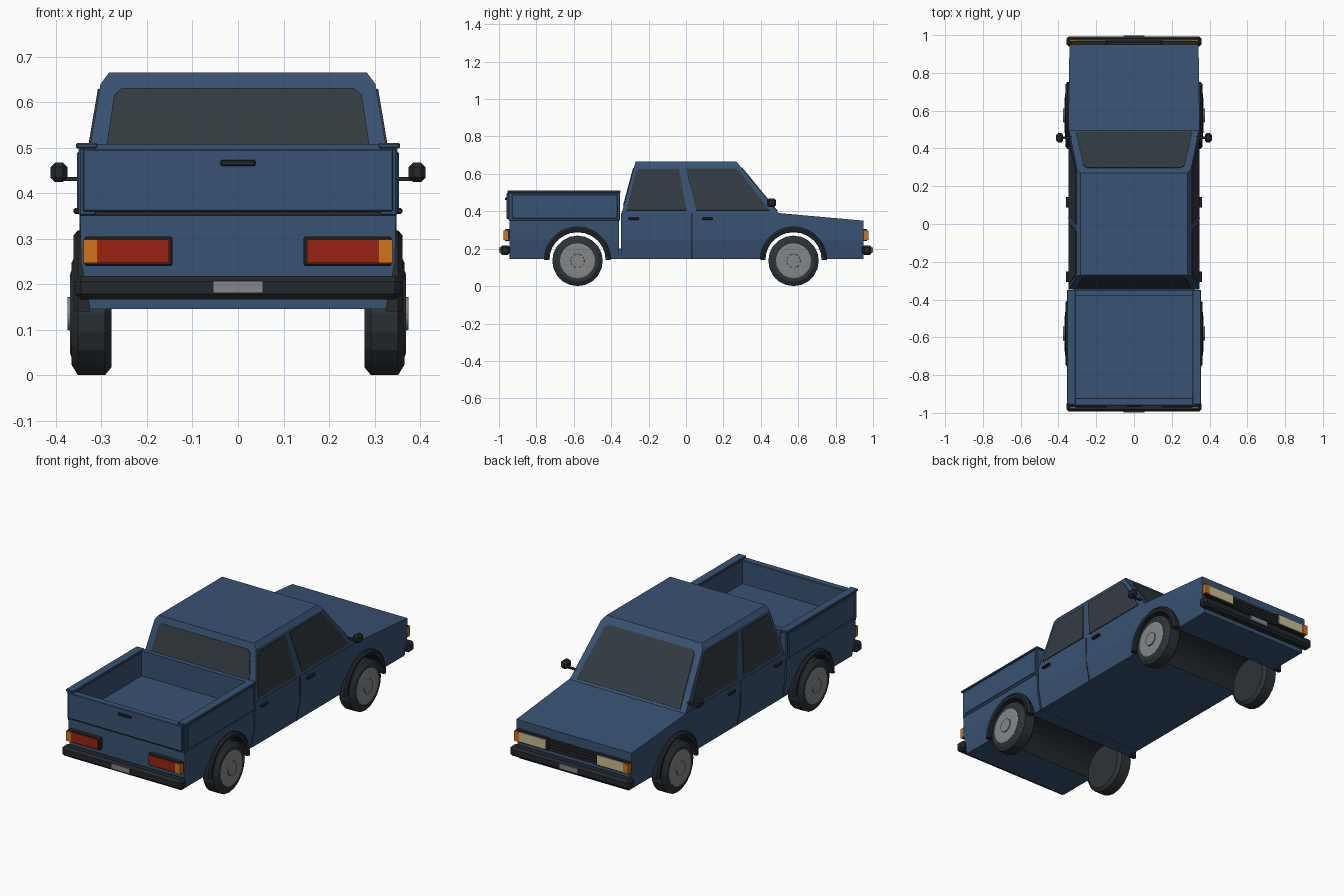
import bpy, bmesh
from math import cos, sin, pi, radians
from mathutils import Vector

if "Cube" in bpy.data.objects:
    bpy.data.objects.remove(bpy.data.objects["Cube"], do_unlink=True)


def material(name, r, g, b):
    m = bpy.data.materials.new(name)
    m.use_nodes = True
    m.diffuse_color = (r, g, b, 1)
    bsdf = m.node_tree.nodes["Principled BSDF"]
    bsdf.inputs["Base Color"].default_value = (r, g, b, 1)
    bsdf.inputs["Roughness"].default_value = 0.6
    return m


BLUE = material("body blue", 0.04, 0.085, 0.17)
GLASS = material("tinted glass", 0.033, 0.044, 0.052)
TRIM = material("black trim", 0.017, 0.021, 0.025)
TYRE = material("tyre rubber", 0.026, 0.033, 0.038)
STEEL = material("wheel grey", 0.23, 0.24, 0.25)
RED = material("tail light red", 0.32, 0.017, 0.006)
AMBER = material("indicator amber", 0.65, 0.17, 0.01)
CREAM = material("headlight cream", 0.58, 0.51, 0.3)


def finish(name, bm, mat):
    bmesh.ops.recalc_face_normals(bm, faces=bm.faces)
    mesh = bpy.data.meshes.new(name)
    bm.to_mesh(mesh)
    bm.free()
    mesh.materials.append(mat)
    ob = bpy.data.objects.new(name, mesh)
    bpy.context.collection.objects.link(ob)
    return ob


def hull(name, points, mat, bevel=0):
    """Convex solid around a handful of points."""
    bm = bmesh.new()
    for p in points:
        bm.verts.new(p)
    bmesh.ops.convex_hull(bm, input=bm.verts)
    loose = [v for v in bm.verts if not v.link_faces]
    bmesh.ops.delete(bm, geom=loose, context="VERTS")
    bmesh.ops.dissolve_limit(bm, angle_limit=radians(1), verts=bm.verts, edges=bm.edges)
    if bevel:
        bmesh.ops.bevel(bm, geom=bm.edges[:], offset=bevel, segments=1, affect="EDGES")
    return finish(name, bm, mat)


def box(name, xs, ys, zs, mat, bevel=0):
    return hull(name, [(x, y, z) for x in xs for y in ys for z in zs], mat, bevel)


def plate(name, outline, direction, mat, inner=-0.004, outer=0.004):
    """Thin panel around a flat outline."""
    d = Vector(direction).normalized()
    return hull(name, [Vector(p) + d * t for p in outline for t in (inner, outer)], mat)


def disc(name, y, z, rings, mat, sides=20):
    """Solid of revolution about an x-parallel axle, rings are (x, radius)."""
    turn = [2 * pi * i / sides for i in range(sides)]
    return hull(name, [(x, y + r * cos(a), z + r * sin(a)) for x, r in rings for a in turn], mat)


def both(points):
    return [(s * x, y, z) for x, y, z in points for s in (1, -1)]


AXLES = {"rear": -0.58, "front": 0.575}
AXLE_Z, ARCH = 0.135, 0.153


# Lower bodies with wheel wells cut right across
def section(y, top, wide=0.347, out=0):
    return [(0.325 + out, y, 0.145), (wide - 0.002 + out, y, 0.25), (wide + out, y, top)]


def cut_well(ob, y):
    cutter = disc("well_cutter", y, AXLE_Z, [(-0.5, ARCH), (0.5, ARCH)], TRIM, 24)
    mod = ob.modifiers.new("well", "BOOLEAN")
    mod.operation, mod.object, mod.solver = "DIFFERENCE", cutter, "EXACT"
    bpy.context.view_layer.objects.active = ob
    bpy.ops.object.modifier_apply(modifier=mod.name)
    bpy.data.objects.remove(cutter, do_unlink=True)
    if len(ob.data.materials) < 2:
        ob.data.materials.append(TRIM)
    for f in ob.data.polygons:
        near = (f.center.y - y) ** 2 + (f.center.z - AXLE_Z) ** 2 < (ARCH + 0.002) ** 2
        f.material_index = int(near and abs(f.normal.x) < 0.1)


cab_base = hull("cab_and_hood_base", both(section(-0.348, 0.39) + section(0.5, 0.39)
                                          + section(0.95, 0.35, 0.342)), BLUE)
cut_well(cab_base, AXLES["front"])
bed_base = hull("bed_base", both(section(-0.945, 0.352) + section(-0.358, 0.352)), BLUE)
cut_well(bed_base, AXLES["rear"])
box("chassis_link", (-0.32, 0.32), (-0.37, -0.33), (0.146, 0.2), BLUE)


# Cab: positions of its sloping walls by height
def front_y(z):
    return 0.27 + (0.665 - z) * 0.82


def rear_y(z):
    return -0.27 - (0.665 - z) * 0.268


def side_x(z):
    return 0.302 + (0.64 - z) * 0.169


cab = [(0.283, f(0.665), 0.665) for f in (front_y, rear_y)]
cab += [(side_x(z), f(z), z) for z in (0.64, 0.385) for f in (front_y, rear_y)]
hull("cab", both(cab), BLUE)

# Glass
screen = [(0.25, 0.632), (0.268, 0.615), (0.308, 0.4)]
plate("windscreen", both([(x, front_y(z), z) for x, z in screen]), (0, 1, 0.82), GLASS)
back = [(0.255, 0.63), (0.272, 0.615), (0.3, 0.43)]
plate("rear_window", both([(x, rear_y(z), z) for x, z in back]), (0, -1, 0.268), GLASS)
windows = {
    "rear_side_window": [(-0.318, 0.405), (0.003, 0.405), (-0.038, 0.625), (-0.252, 0.625), (-0.268, 0.61)],
    "front_side_window": [(0.055, 0.405), (0.445, 0.405), (0.285, 0.615), (0.268, 0.628), (0.0, 0.628)],
}
sides = {"left": 1, "right": -1}
for side, s in sides.items():
    for name, shape in windows.items():
        plate(f"{side}_{name}", [(s * side_x(z), y, z) for y, z in shape], (s, 0, 0.169), GLASS)

# Cargo bed
box("bed_floor", (-0.33, 0.33), (-0.94, -0.36), (0.348, 0.372), BLUE)
box("bed_front_wall", (-0.33, 0.33), (-0.375, -0.355), (0.352, 0.5), BLUE)
box("bed_front_rail", (-0.315, 0.315), (-0.378, -0.352), (0.498, 0.508), BLUE)
box("tailgate", (-0.341, 0.341), (-0.96, -0.922), (0.36, 0.497), BLUE, 0.003)
box("tailgate_seam", (-0.345, 0.345), (-0.949, -0.93), (0.35, 0.362), TRIM)
box("tailgate_handle", (-0.038, 0.038), (-0.968, -0.955), (0.459, 0.473), TRIM, 0.003)


def arch_flare(name, s, y, steps=14):
    bm = bmesh.new()
    loops = []
    for i in range(steps + 1):
        a = pi * i / steps
        corners = [(0.325, ARCH - 0.003), (0.358, ARCH - 0.003), (0.362, 0.166), (0.352, 0.178), (0.325, 0.178)]
        loops.append([bm.verts.new((s * x, y + r * cos(a), AXLE_Z + 0.005 + r * sin(a))) for x, r in corners])
    n = len(loops[0])
    for a, b in zip(loops, loops[1:]):
        for k in range(n):
            bm.faces.new((a[k], a[(k + 1) % n], b[(k + 1) % n], b[k]))
    bm.faces.new(loops[0])
    bm.faces.new(loops[-1])
    return finish(name, bm, TRIM)


# Parts repeated on each side
for side, s in sides.items():
    def span(a, b):
        return (s * a, s * b)

    box(f"{side}_bed_wall", span(0.31, 0.35), (-0.95, -0.352), (0.35, 0.5), BLUE, 0.004)
    box(f"{side}_bed_panel", span(0.345, 0.354), (-0.93, -0.365), (0.362, 0.49), BLUE, 0.003)
    box(f"{side}_bed_rail", span(0.309, 0.356), (-0.955, -0.35), (0.498, 0.51), BLUE, 0.003)

    seam = section(0.028, 0.39, out=0.002) + section(0.034, 0.39, out=0.002)
    hull(f"{side}_door_seam", [(s * (x - t), y, z) for x, y, z in seam for t in (0, 0.006)], TRIM)
    for door, y in (("rear", -0.28), ("front", 0.115)):
        box(f"{side}_{door}_door_handle", span(0.342, 0.361), (y - 0.028, y + 0.028), (0.354, 0.367), TRIM, 0.003)

    box(f"{side}_mirror_arm", span(0.33, 0.385), (0.45, 0.462), (0.426, 0.435), TRIM)
    box(f"{side}_mirror", span(0.375, 0.412), (0.432, 0.482), (0.424, 0.467), TRIM, 0.01)

    for end, y in AXLES.items():
        arch_flare(f"{side}_{end}_arch_flare", s, y)
        tyre = [(0.278, 0.118), (0.292, 0.135), (0.352, 0.135), (0.366, 0.112)]
        disc(f"{side}_{end}_tyre", y, AXLE_Z, [(s * x, r) for x, r in tyre], TYRE)
        rim = [(0.34, 0.094), (0.367, 0.094), (0.369, 0.086)]
        disc(f"{side}_{end}_rim", y, AXLE_Z, [(s * x, r) for x, r in rim], STEEL)
        disc(f"{side}_{end}_hub", y, AXLE_Z, [(s * 0.36, 0.038), (s * 0.375, 0.036)], STEEL)

    # Lamp clusters at both ends
    for end, e, lens in (("tail", -1, RED), ("head", 1, CREAM)):
        def depth(a, b):
            return (e * a, e * b)

        box(f"{side}_{end}_lamp_bezel", span(0.144, 0.337), depth(0.93, 0.968), (0.24, 0.304), TRIM, 0.003)
        box(f"{side}_{end}_lamp", span(0.152, 0.31), depth(0.94, 0.973), (0.246, 0.298), lens)
        box(f"{side}_{end}_indicator", span(0.31, 0.339), depth(0.952, 0.976), (0.246, 0.298), AMBER)

# Grille, bumpers and blank plates
box("grille", (-0.146, 0.146), (0.93, 0.962), (0.24, 0.3), TRIM)
for i in range(3):
    z = 0.254 + i * 0.016
    box(f"grille_bar_{i + 1}", (-0.144, 0.144), (0.955, 0.966), (z - 0.003, z + 0.003), TRIM)
for end, e in (("rear", -1), ("front", 1)):
    box(f"{end}_bumper", (-0.357, 0.357), (e * 0.94, e * 0.993), (0.166, 0.218), TRIM, 0.012)
    box(f"{end}_number_plate", (-0.055, 0.055), (e * 0.99, e * 0.999), (0.18, 0.207), STEEL)
